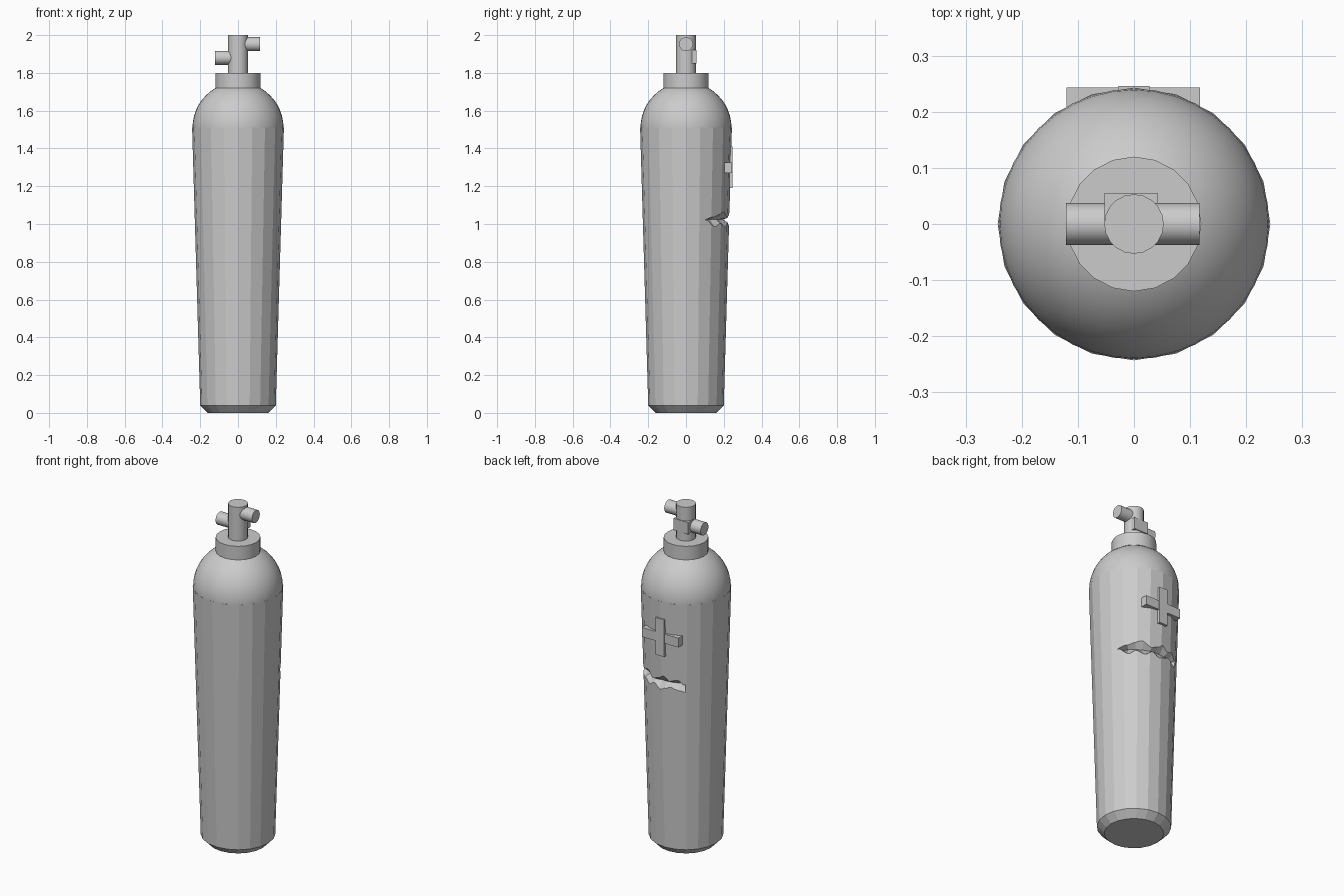
import bpy, bmesh, math
from math import radians, sin, cos

if "Cube" in bpy.data.objects:
    bpy.data.objects.remove(bpy.data.objects["Cube"])


def activate(ob):
    bpy.ops.object.select_all(action='DESELECT')
    ob.select_set(True)
    bpy.context.view_layer.objects.active = ob


def smooth(ob, angle=35):
    activate(ob)
    bpy.ops.object.shade_smooth_by_angle(angle=radians(angle))


def make(name, bm):
    bmesh.ops.recalc_face_normals(bm, faces=bm.faces)
    me = bpy.data.meshes.new(name)
    bm.to_mesh(me)
    bm.free()
    ob = bpy.data.objects.new(name, me)
    bpy.context.collection.objects.link(ob)
    return ob


def loft(name, rings):
    """Skin a list of closed rings and cap both ends."""
    bm = bmesh.new()
    rows = [[bm.verts.new(p) for p in ring] for ring in rings]
    n = len(rows[0])
    for a, b in zip(rows, rows[1:]):
        for i in range(n):
            bm.faces.new((a[i], a[(i + 1) % n], b[(i + 1) % n], b[i]))
    bm.faces.new(rows[0])
    bm.faces.new(rows[-1])
    return make(name, bm)


def turned(name, profile, sides=20):
    return loft(name, [[(r * cos(2 * math.pi * i / sides), r * sin(2 * math.pi * i / sides), z)
                        for i in range(sides)] for r, z in profile])


def box(name, lo, hi):
    c = [(a + b) / 2 for a, b in zip(lo, hi)]
    bpy.ops.mesh.primitive_cube_add(size=1, location=c)
    ob = bpy.context.object
    ob.name = name
    ob.scale = [b - a for a, b in zip(lo, hi)]
    return ob


# Tapered tank body
body = turned("tank_body", [(0.16, 0), (0.20, 0.04), (0.243, 1.51)])

# Jagged tear: angle from the back, upper edge, lower edge
tear = [(63, 1.022, 1.018), (49, 1.042, 0.965), (38, 1.06, 0.995), (27, 1.08, 0.965),
        (15, 1.035, 1.0), (5, 1.055, 0.962), (-4, 1.08, 0.98), (-13, 1.05, 1.0),
        (-25, 1.065, 0.975), (-34, 1.03, 0.965)]


def polar(r, deg, z):
    return (r * sin(radians(deg)), r * cos(radians(deg)), z)


cutter = loft("tear_cutter", [[polar(0.24, a, up), polar(0.24, a, low), polar(0.198, a, 1.025)]
                              for a, up, low in tear])
cutter.hide_render = True
cutter.hide_set(True)
cut = body.modifiers.new("tear", 'BOOLEAN')
cut.operation = 'DIFFERENCE'
cut.solver = 'EXACT'
cut.object = cutter

# Domed shoulder
bpy.ops.mesh.primitive_uv_sphere_add(segments=40, ring_count=24, radius=0.241, location=(0, 0, 1.51))
dome = bpy.context.object
dome.name = "shoulder_dome"
bm = bmesh.new()
bm.from_mesh(dome.data)
bmesh.ops.delete(bm, geom=[v for v in bm.verts if v.co.z < -0.04], context='VERTS')
bm.to_mesh(dome.data)
bm.free()
smooth(dome)

# Neck collar and valve stem
smooth(turned("neck_collar", [(0.12, 1.69), (0.12, 1.80)]))
smooth(turned("valve_stem", [(0.053, 1.79), (0.053, 2.0)]))

# Side outlets
for name, x, z in (("right_outlet", 0.117, 1.952), ("left_outlet", -0.121, 1.88)):
    bpy.ops.mesh.primitive_cylinder_add(vertices=24, radius=0.037, depth=abs(x),
                                        location=(x / 2, 0, z), rotation=(0, math.pi / 2, 0))
    bpy.context.object.name = name
    smooth(bpy.context.object)

# Block on the back of the valve
box("valve_block", (-0.053, 0.0, 1.85), (0.043, 0.055, 1.92))

# Raised cross on the back
box("cross_bar", (-0.12, 0.205, 1.27), (0.118, 0.243, 1.325))
box("cross_upright", (-0.028, 0.205, 1.19), (0.028, 0.246, 1.41))
